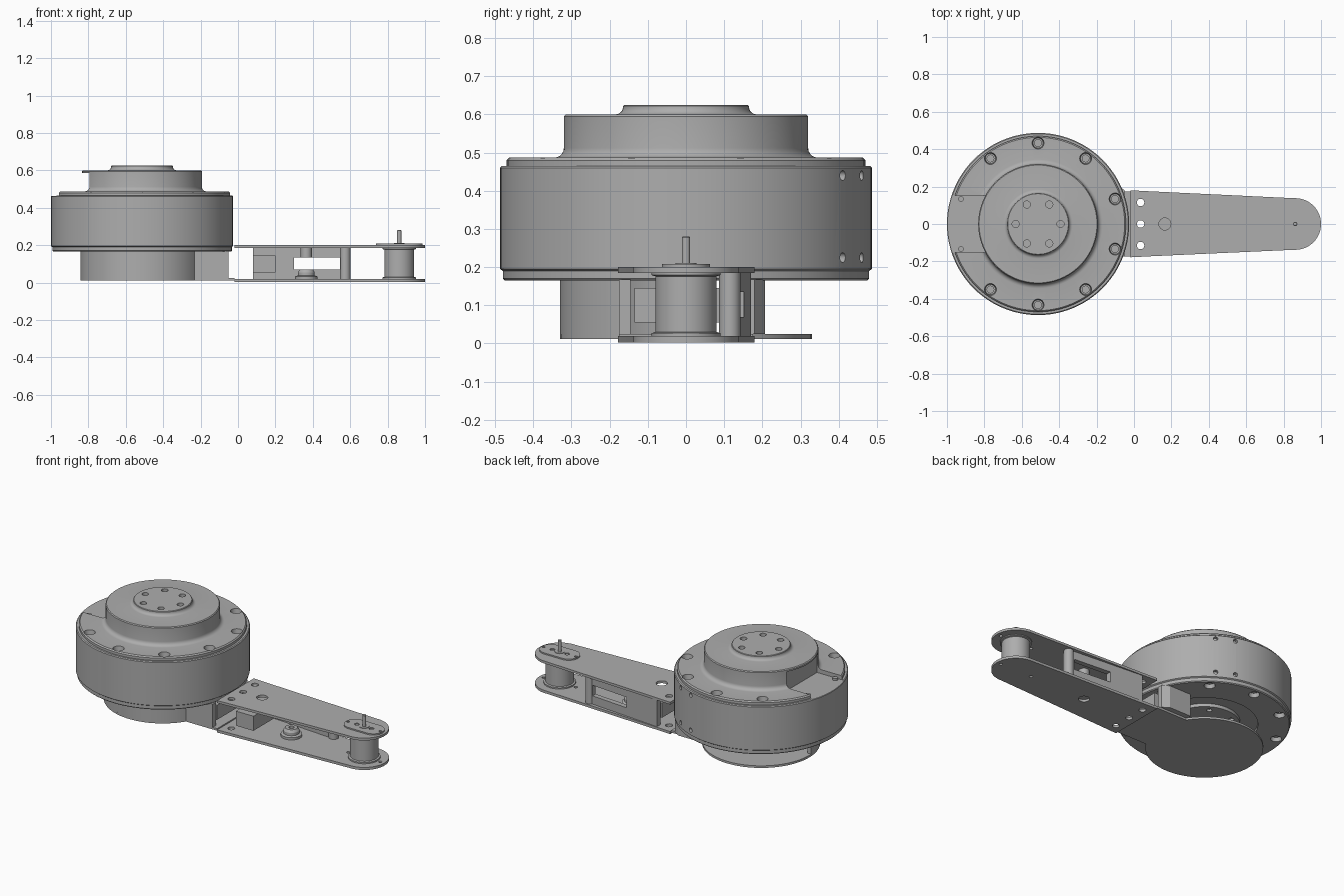
import bpy, bmesh
from math import sin, cos, radians, pi
from mathutils import Matrix, Vector

cube = bpy.data.objects.get("Cube")
if cube:
    bpy.data.objects.remove(cube)

grey = bpy.data.materials.new("machined grey")
grey.use_nodes = True
colour = (0.42, 0.42, 0.42, 1)
grey.diffuse_color = colour
grey.node_tree.nodes["Principled BSDF"].inputs["Base Color"].default_value = colour

DRUM = -0.513      # drum axis, x
TIP = 0.862        # spool axis, x
ARM_R = 0.138      # round end of the arm


# ---- helpers ----
def arc(cx, cy, r, a, b, n):
    return [(cx + r * cos(radians(a + (b - a) * i / n)),
             cy + r * sin(radians(a + (b - a) * i / n))) for i in range(n + 1)]


def add_lathe(bm, profile, matrix, seg):
    """Closed solid of revolution; the profile starts and ends on the axis."""
    rings = []
    for r, z in profile:
        if r == 0:
            rings.append([bm.verts.new(matrix @ Vector((0, 0, z)))])
        else:
            rings.append([bm.verts.new(matrix @ Vector((r * cos(2 * pi * i / seg), r * sin(2 * pi * i / seg), z)))
                          for i in range(seg)])
    for low, high in zip(rings, rings[1:]):
        for i in range(seg):
            j = (i + 1) % seg
            if len(low) == 1:
                bm.faces.new((low[0], high[j], high[i]))
            elif len(high) == 1:
                bm.faces.new((low[i], low[j], high[0]))
            else:
                bm.faces.new((low[i], low[j], high[j], high[i]))


def add_rod(bm, x, y, r, z0, z1, seg=24):
    add_lathe(bm, [(0, z0), (r, z0), (r, z1), (0, z1)], Matrix.Translation((x, y, 0)), seg)


def add_prism(bm, outline, z0, z1):
    base = bm.faces.new([bm.verts.new((x, y, z0)) for x, y in outline])
    up = bmesh.ops.extrude_face_region(bm, geom=[base])["geom"]
    bmesh.ops.translate(bm, vec=(0, 0, z1 - z0), verts=[v for v in up if isinstance(v, bmesh.types.BMVert)])


def add_box(bm, x0, x1, y0, y1, z0, z1):
    add_prism(bm, [(x0, y0), (x1, y0), (x1, y1), (x0, y1)], z0, z1)


def finish(name, bm, cutter=None):
    def to_object(label, mesh_bm):
        bmesh.ops.recalc_face_normals(mesh_bm, faces=mesh_bm.faces)
        me = bpy.data.meshes.new(label)
        mesh_bm.to_mesh(me)
        mesh_bm.free()
        ob = bpy.data.objects.new(label, me)
        bpy.context.collection.objects.link(ob)
        me.materials.append(grey)
        return ob

    ob = to_object(name, bm)
    bpy.ops.object.select_all(action='DESELECT')
    ob.select_set(True)
    bpy.context.view_layer.objects.active = ob
    if cutter:
        tool = to_object(name + "_cutter", cutter)
        tool.hide_render = True
        mod = ob.modifiers.new("cut", 'BOOLEAN')
        mod.operation, mod.solver, mod.object = 'DIFFERENCE', 'EXACT', tool
        bpy.ops.object.modifier_apply(modifier=mod.name)
        bpy.data.objects.remove(tool)
    bpy.ops.object.shade_smooth_by_angle(angle=radians(30))
    return ob


# ---- drum: caps, collar and hub in one turned body ----
body = bmesh.new()
profile = [(0, .165), (.2, .165), (.2, .185), (.3, .185), (.3, .165), (.475, .165), (.48, .17), (.48, .19),
           (.487, .195), (.487, .46), (.482, .465), (.47, .465), (.47, .48), (.463, .487)]
profile += arc(.345, .512, .025, 270, 180, 5)
profile += [(.32, .595), (.315, .6)] + arc(.185, .62, .02, 270, 180, 5) + [(.165, .622), (.162, .625), (0, .625)]
add_lathe(body, profile, Matrix.Translation((DRUM, 0, 0)), 96)

cuts = bmesh.new()
add_box(cuts, -1.1, -.787, -.153, .153, .4625, .585)          # cable notch
for k in range(10):                                            # rim screws, top and bottom
    a = radians(18 + 36 * k)
    x, y = DRUM + .433 * cos(a), .433 * sin(a)
    at = Matrix.Translation((x, y, 0))
    if k in (4, 5):
        add_rod(cuts, x, y, .015, .43, .475)
    else:
        add_lathe(cuts, [(0, .42), (.018, .42), (.018, .455), (.027, .455), (.034, .5), (0, .5)], at, 24)
    add_lathe(cuts, [(0, .15), (.034, .15), (.027, .19), (.018, .19), (.018, .22), (0, .22)], at, 24)
for k in range(6):                                             # hub and underside screws
    a = radians(60 * k)
    add_rod(cuts, DRUM + .12 * cos(a), .12 * sin(a), .019, .6, .65)
    add_rod(cuts, DRUM + .16 * cos(a), .16 * sin(a), .015, .15, .18)
for angle in (57.5, 71):                                       # side screws
    for z in (.225, .44):
        m = (Matrix.Translation((DRUM, 0, z)) @ Matrix.Rotation(radians(angle), 4, 'Z')
             @ Matrix.Rotation(pi / 2, 4, 'Y'))
        add_lathe(cuts, [(0, .465), (.013, .465), (.013, .5), (0, .5)], m, 20)
finish("drum", body, cuts)

# ---- lower housing: floor, curved wall and neck walls ----
bm = bmesh.new()
add_prism(bm, [(-.02, -.175), (-.02, .175)] + arc(DRUM, 0, .33, 32, 328, 64), .012, .025)
finish("housing_floor", bm)

bm = bmesh.new()
add_prism(bm, arc(DRUM, 0, .33, 183, 328, 40) + arc(DRUM, 0, .305, 328, 183, 40), .025, .168)
finish("housing_wall", bm)

bm = bmesh.new()
add_box(bm, -.24, -.05, -.175, -.145, .025, .168)
finish("neck_wall_right", bm)
bm = bmesh.new()
add_prism(bm, [(-.24, .175), (-.05, .15), (-.05, .18), (-.09, .207), (-.24, .207)], .025, .168)
finish("neck_wall_left", bm)

# ---- bracket joining the housing and the arm plates ----
bm, cuts = bmesh.new(), bmesh.new()
add_box(bm, -.05, -.02, -.182, .182, .012, .19)
add_prism(bm, [(-.02, -.175), (.08, -.17), (.08, .17), (-.02, .175)], .018, .186)
add_box(cuts, -.1, .2, -.135, .12, .055, .145)
finish("arm_bracket", bm, cuts)

# ---- back wall of the arm, with its window ----
bm, cuts = bmesh.new(), bmesh.new()
add_prism(bm, [(.08, .135), (.56, .1), (.56, .13), (.08, .17)], .018, .186)
add_box(cuts, .3, .546, 0, .3, .07, .135)
finish("arm_back_wall", bm, cuts)
bm = bmesh.new()
add_rod(bm, .573, .115, .028, .018, .186, 32)
finish("arm_post", bm)

# ---- arm plates ----
arm = [(-.018, .18), (-.018, -.178), (.1, -.172)] + arc(TIP, 0, ARM_R, -93, 93, 40) + [(.1, .174)]
for name, z0, z1, middle in (("arm_bottom_plate", .003, .019, .365), ("arm_top_plate", .185, .2, .165)):
    bm, cuts = bmesh.new(), bmesh.new()
    add_prism(bm, arm, z0, z1)
    for y in (-.115, 0, .115):
        add_rod(cuts, .035, y, .02, z0 - .01, z1 + .01)
    add_rod(cuts, middle, 0, .032, z0 - .01, z1 + .01)
    for x in (TIP - .11, TIP + .11):
        add_rod(cuts, x, 0, .01, z0 - .01, z1 + .01)
    finish(name, bm, cuts)

# ---- roller boss and screw inside the arm ----
bm = bmesh.new()
add_lathe(bm, [(0, .018), (.06, .018), (.06, .033), (.045, .038), (.045, .055), (.035, .07), (.015, .07),
               (.015, .05), (0, .05)], Matrix.Translation((.365, 0, 0)), 40)
finish("roller_boss", bm)
bm = bmesh.new()
add_rod(bm, .365, 0, .03, .135, .186, 32)
finish("roller_screw", bm)

# ---- spool, end cap and shaft at the tip ----
bm = bmesh.new()
add_lathe(bm, [(0, .018), (.09, .018), (.09, .027), (.08, .03), (.08, .176), (.09, .179), (.09, .186), (0, .186)],
          Matrix.Translation((TIP, 0, 0)), 64)
finish("spool", bm)

bm, cuts = bmesh.new(), bmesh.new()
add_prism(bm, arc(TIP + .062, 0, .063, -90, 90, 24) + arc(TIP - .062, 0, .063, 90, 270, 24), .199, .208)
for s in (-1, 1):
    add_rod(cuts, TIP + s * .05, 0, .014, .202, .22)
    add_rod(cuts, TIP + s * .11, 0, .009, .202, .22)
finish("end_cap", bm, cuts)

bm = bmesh.new()
add_lathe(bm, [(0, .2), (.028, .2), (.028, .211), (.011, .211), (.011, .278), (.009, .28), (0, .28)],
          Matrix.Translation((TIP, 0, 0)), 32)
finish("shaft", bm)
